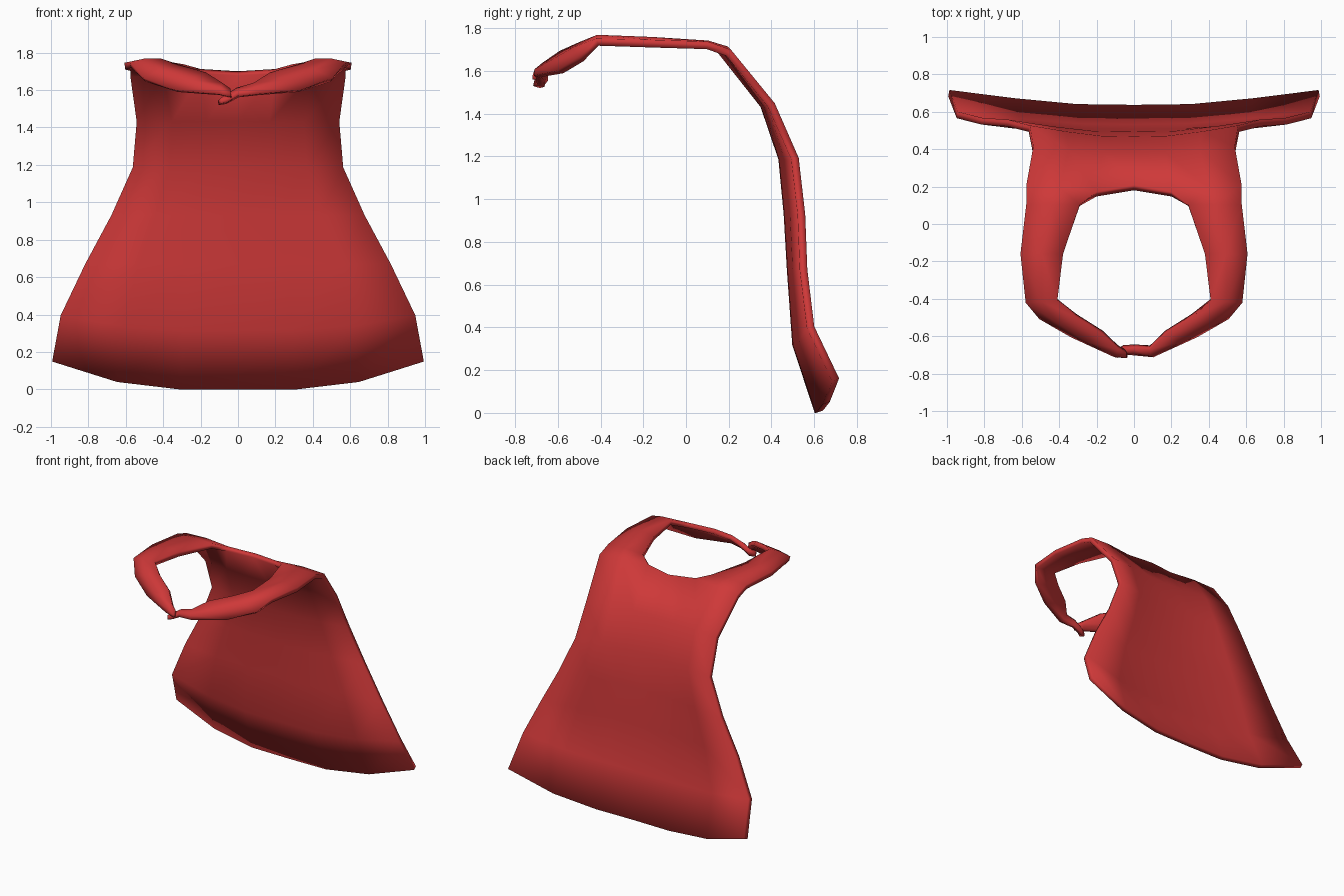
import bpy, bmesh

red = bpy.data.materials.new("red_cloth")
red.diffuse_color = (0.62, 0.04, 0.04, 1)

bm = bmesh.new()

# Back panel rows: half width, centre y, edge y, centre z, edge z
rows = [
    (0.99, 0.62, 0.70, 0.005, 0.155),
    (0.945, 0.515, 0.583, 0.32, 0.40),
    (0.815, 0.49, 0.55, 0.67, 0.67),
    (0.675, 0.475, 0.54, 0.93, 0.93),
    (0.56, 0.45, 0.51, 1.19, 1.19),
    (0.54, 0.365, 0.40, 1.44, 1.44),
]
# Columns: x fraction, y blend, z blend toward the edge
cols = [(-1, 1, 1), (-.65, .45, .27), (-.31, .05, 0), (0, 0, 0),
        (.31, .05, 0), (.65, .45, .27), (1, 1, 1)]
grid = [[bm.verts.new((w * f, cy + (ey - cy) * by, cz + (ez - cz) * bz))
         for f, by, bz in cols] for w, cy, ey, cz, ez in rows]

# Row around the back of the neck
neck = [(-.575, .20, 1.685), (-.40, .185, 1.70), (-.20, .16, 1.70), (0, .195, 1.69),
        (.20, .16, 1.70), (.40, .185, 1.70), (.575, .20, 1.685)]
grid.append([bm.verts.new(p) for p in neck])


def bridge(strips):
    for a, b in zip(strips, strips[1:]):
        for i in range(len(a) - 1):
            bm.faces.new((a[i], a[i + 1], b[i + 1], b[i]))


bridge(grid)

# Shoulder and collar straps: outer edge, inner edge, bulge of the middle (y, z)
strap = [
    ((.575, .10, 1.72), (.29, .10, 1.72), (0, .005)),
    ((.605, -.16, 1.728), (.38, -.16, 1.735), (0, .01)),
    ((.575, -.415, 1.735), (.41, -.405, 1.75), (0, .01)),
    ((.50, -.495, 1.655), (.31, -.49, 1.72), (-.025, .01)),
    ((.33, -.59, 1.595), (.17, -.58, 1.68), (-.03, .005)),
    ((.10, -.695, 1.575), (.085, -.66, 1.625), (-.015, 0)),
]
# Overlapping ends at the throat
ends = {
    -1: [((.035, -.70, 1.56), (.045, -.68, 1.595), (-.01, 0))],
    1: [((0, -.685, 1.565), (.0, -.655, 1.60), (-.01, 0)),
        ((-.06, -.68, 1.53), (-.06, -.66, 1.565), (-.005, 0)),
        ((-.095, -.70, 1.525), (-.10, -.695, 1.55), (0, 0))],
}
for s in (-1, 1):
    top = grid[-1]
    strips = [[top[0], top[1], top[2]] if s < 0 else [top[6], top[5], top[4]]]
    for o, i, (dy, dz) in strap + ends[s]:
        m = ((o[0] + i[0]) / 2, (o[1] + i[1]) / 2 + dy, (o[2] + i[2]) / 2 + dz)
        strips.append([bm.verts.new((s * p[0], p[1], p[2])) for p in (o, m, i)])
    bridge(strips)

bmesh.ops.recalc_face_normals(bm, faces=bm.faces)
mesh = bpy.data.meshes.new("cape")
bm.to_mesh(mesh)
bm.free()
mesh.materials.append(red)
cape = bpy.data.objects.new("cape", mesh)
bpy.context.collection.objects.link(cape)

# Cloth thickness
solid = cape.modifiers.new("thickness", 'SOLIDIFY')
solid.thickness = 0.036
solid.offset = 0

bpy.context.view_layer.objects.active = cape
cape.select_set(True)
bpy.ops.object.shade_smooth_by_angle(angle=0.9)
